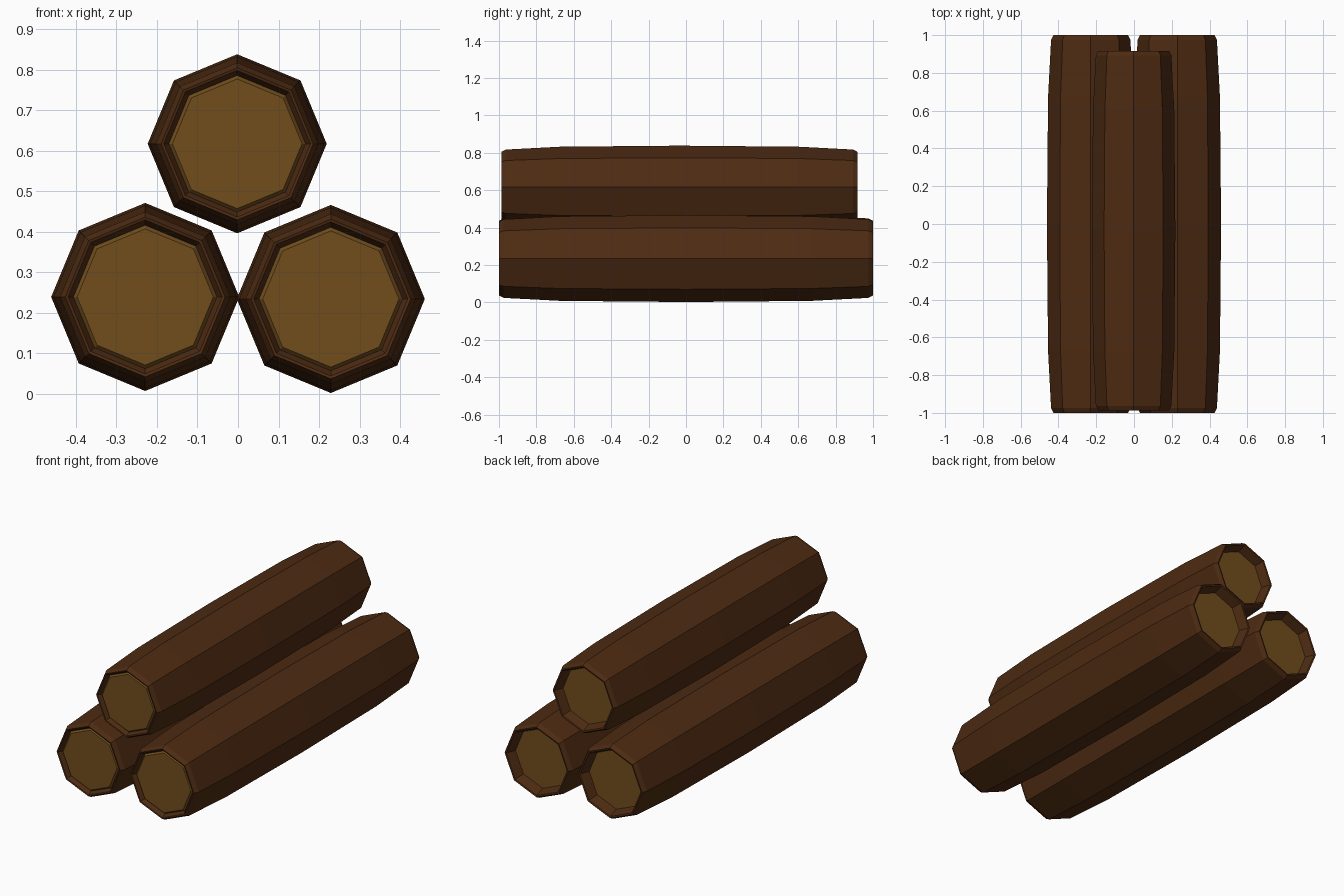
import bpy, bmesh, math

if "Cube" in bpy.data.objects:
    bpy.data.objects.remove(bpy.data.objects["Cube"])

def material(name, color):
    m = bpy.data.materials.new(name)
    m.diffuse_color = (*color, 1)
    m.use_nodes = True
    m.node_tree.nodes["Principled BSDF"].inputs["Base Color"].default_value = m.diffuse_color
    return m

bark = material("bark", (0.075, 0.024, 0.006))
wood = material("cut_wood", (0.165, 0.075, 0.012))

SIDES = 8
# (radius, y) profile from the front cut face, over the bark, into the back recess
PROFILE = [(0.168, -0.985), (0.177, -0.975), (0.190, -0.998), (0.197, -1.0),
           (0.210, -0.975), (0.226, -0.67), (0.232, 0.0), (0.226, 0.67),
           (0.210, 0.975), (0.197, 1.0), (0.188, 0.998), (0.168, 0.945)]

def log(name, x, y, z, scale):
    bm = bmesh.new()
    rings = []
    for r, py in PROFILE:
        ring = []
        for i in range(SIDES):
            a = 2 * math.pi * i / SIDES
            ring.append(bm.verts.new((r * math.cos(a), py, r * math.sin(a))))
        rings.append(ring)
    # bark walls and the small bevel of the front cut face
    for k in range(len(rings) - 1):
        for i in range(SIDES):
            j = (i + 1) % SIDES
            f = bm.faces.new((rings[k][i], rings[k][j], rings[k + 1][j], rings[k + 1][i]))
            f.material_index = 1 if k == 0 else 0
    # cut faces
    for ring in (rings[0], rings[-1]):
        bm.faces.new(ring).material_index = 1
    bmesh.ops.recalc_face_normals(bm, faces=bm.faces)
    mesh = bpy.data.meshes.new(name)
    bm.to_mesh(mesh)
    bm.free()
    mesh.materials.append(bark)
    mesh.materials.append(wood)
    ob = bpy.data.objects.new(name, mesh)
    ob.location = (x, y, z)
    ob.scale = (scale,) * 3
    bpy.context.collection.objects.link(ob)

# two logs side by side, a slightly smaller one resting on top
log("left_log", -0.229, 0, 0.239, 1.0)
log("right_log", 0.229, 0, 0.234, 1.0)
log("top_log", -0.002, -0.035, 0.617, 0.952)
